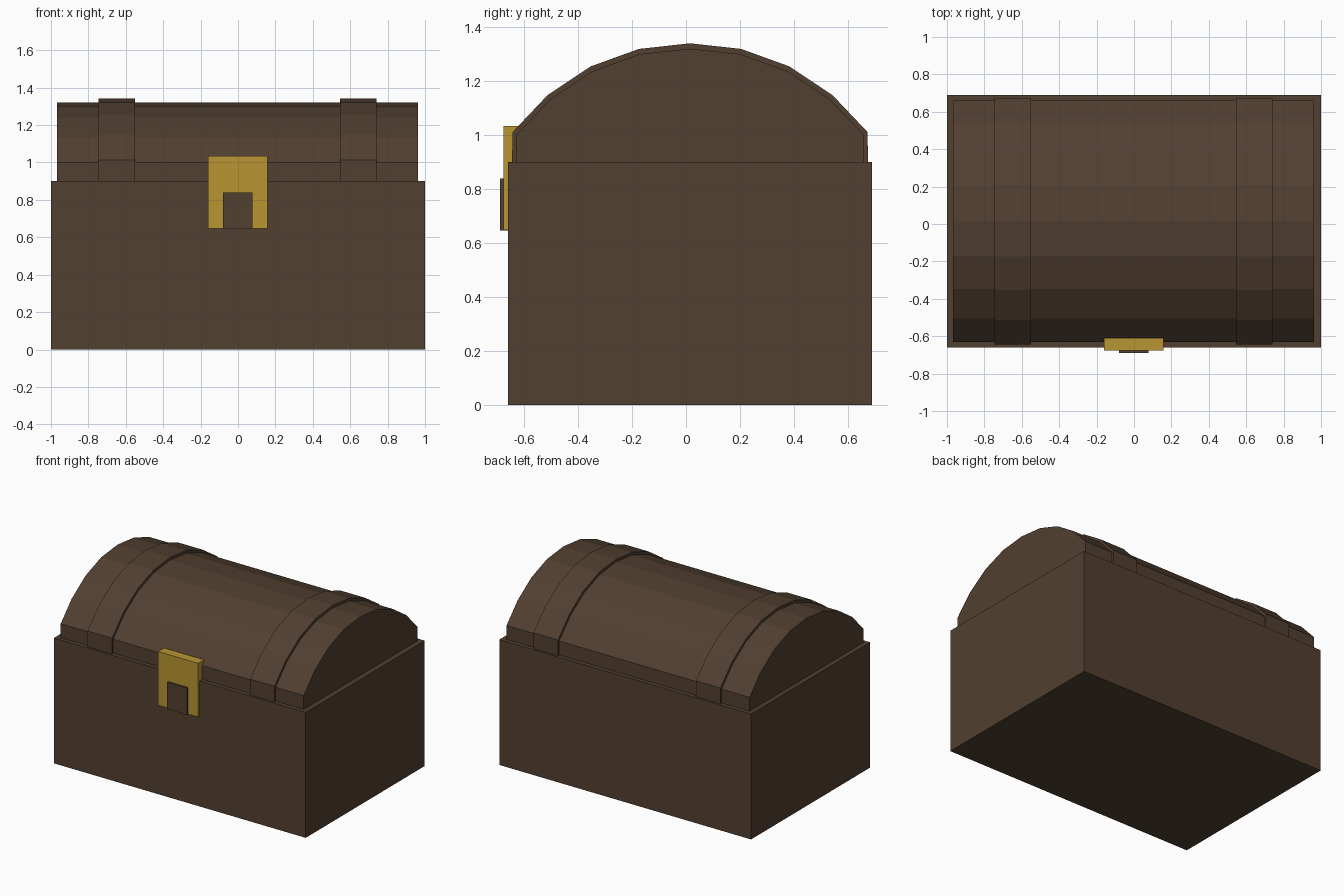
import bpy

if "Cube" in bpy.data.objects:
    bpy.data.objects.remove(bpy.data.objects["Cube"])


def material(name, rgb):
    m = bpy.data.materials.new(name)
    m.diffuse_color = (*rgb, 1)
    m.use_nodes = True
    m.node_tree.nodes["Principled BSDF"].inputs["Base Color"].default_value = m.diffuse_color
    return m


brown = material("dark brown wood", (0.083, 0.050, 0.030))
gold = material("brass", (0.479, 0.305, 0.032))


def make(name, verts, faces, mat):
    me = bpy.data.meshes.new(name)
    me.from_pydata(verts, [], faces)
    me.materials.append(mat)
    ob = bpy.data.objects.new(name, me)
    bpy.context.collection.objects.link(ob)
    return ob


def prism(name, profile, x0, x1, mat):
    """Extrude a closed (y, z) profile along x."""
    n = len(profile)
    verts = [(x, y, z) for x in (x0, x1) for y, z in profile]
    faces = [tuple(range(n))[::-1], tuple(range(n, 2 * n))]
    faces += [(i, (i + 1) % n, (i + 1) % n + n, i + n) for i in range(n)]
    return make(name, verts, faces, mat)


def box(name, x, y, z, mat):
    return prism(name, [(y[0], z[0]), (y[1], z[0]), (y[1], z[1]), (y[0], z[1])],
                 x[0], x[1], mat)


def arch(half):
    """Mirror the rear half of a lid profile about its middle, y = 0.015."""
    mid = 0.015
    rear = [(mid + y, z) for y, z in half]
    front = [(mid - y, z) for y, z in reversed(half[:-1])]
    return (rear + front)[::1]


# Chest body
box("chest_body", (-1, 1), (-0.66, 0.69), (0, 0.9), brown)

# Domed lid
lid = [(0.645, 0.9), (0.645, 1.0), (0.52, 1.132), (0.363, 1.237), (0.187, 1.301), (0, 1.321)]
prism("lid", arch(lid), -0.967, 0.963, brown)

# Raised lid bands
band = [(0.660, 0.9), (0.658, 1.012), (0.528, 1.149), (0.369, 1.255), (0.19, 1.32), (0, 1.341)]
prism("left_lid_band", arch(band), -0.745, -0.55, brown)
prism("right_lid_band", arch(band), 0.545, 0.74, brown)

# Latch plate with its keyhole block
box("latch_plate", (-0.16, 0.157), (-0.677, -0.61), (0.648, 1.034), gold)
box("latch_block", (-0.08, 0.078), (-0.69, -0.65), (0.647, 0.84), brown)
